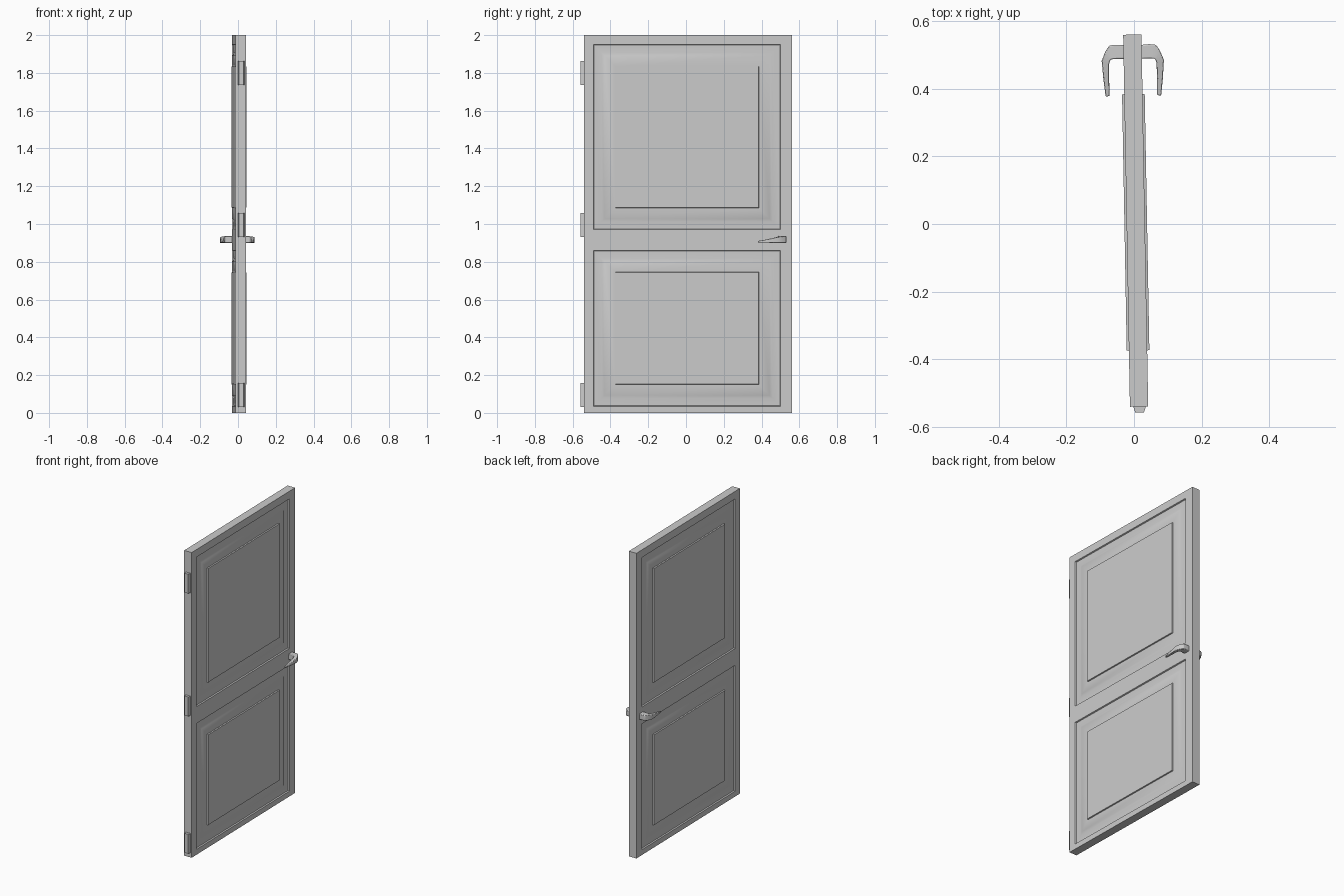
import bpy, bmesh, math
from mathutils import Matrix

if "Cube" in bpy.data.objects:
    bpy.data.objects.remove(bpy.data.objects["Cube"])

# The door is swung very slightly about the vertical axis
PLACE = Matrix.Translation((0.005, 0.01, 0)) @ Matrix.Rotation(math.radians(1.04), 4, 'Z')
T = 0.027


def finish(name, bm, bevel=0):
    bmesh.ops.remove_doubles(bm, verts=bm.verts, dist=1e-5)
    bmesh.ops.recalc_face_normals(bm, faces=bm.faces)
    bm.transform(PLACE)
    mesh = bpy.data.meshes.new(name)
    bm.to_mesh(mesh)
    bm.free()
    ob = bpy.data.objects.new(name, mesh)
    bpy.context.collection.objects.link(ob)
    if bevel:
        mod = ob.modifiers.new("soft_edges", 'BEVEL')
        mod.width, mod.segments = bevel, 2
        mod.limit_method, mod.angle_limit = 'ANGLE', math.radians(40)
    bpy.ops.object.select_all(action='DESELECT')
    ob.select_set(True)
    bpy.context.view_layer.objects.active = ob
    bpy.ops.object.shade_smooth_by_angle(angle=math.radians(30))
    return ob


def poly(bm, pts):
    bm.faces.new([bm.verts.new(p) for p in pts])


def bridge(bm, a, b):
    n = len(a)
    for i in range(n):
        j = (i + 1) % n
        poly(bm, (a[i], a[j], b[j], b[i]))


def rect(x, y0, y1, z0, z1):
    return [(x, y0, z0), (x, y1, z0), (x, y1, z1), (x, y0, z1)]


# Door leaf: flat frame with two moulded panels on each face
YS = [-0.55, -0.50, 0.49, 0.55]
ZS = [0, 0.035, 0.86, 0.97, 1.95, 2.0]
RINGS = [(0, T), (0.003, 0.019), (0.043, 0.019), (0.058, 0.026),
         (0.115, 0.026), (0.117, 0.0335)]
bm = bmesh.new()
for s in (-1, 1):
    for i in range(3):
        for k in range(5):
            y0, y1, z0, z1 = YS[i], YS[i + 1], ZS[k], ZS[k + 1]
            if i == 1 and k in (1, 3):
                loops = [rect(s * x, y0 + d, y1 - d, z0 + d, z1 - d) for d, x in RINGS]
                for a, b in zip(loops, loops[1:]):
                    bridge(bm, a, b)
                mid = (s * RINGS[-1][1], (y0 + y1) / 2, (z0 + z1) / 2)
                for n in range(4):
                    poly(bm, (loops[-1][n], loops[-1][(n + 1) % 4], mid))
            else:
                poly(bm, rect(s * T, y0, y1, z0, z1))
# Door edges
for y in (YS[0], YS[-1]):
    for a, b in zip(ZS, ZS[1:]):
        poly(bm, [(-T, y, a), (T, y, a), (T, y, b), (-T, y, b)])
for z in (ZS[0], ZS[-1]):
    for a, b in zip(YS, YS[1:]):
        poly(bm, [(-T, a, z), (T, a, z), (T, b, z), (-T, b, z)])
finish("door_leaf", bm)

# Three hinges on the hinge edge
HINGE = [(-0.016, -0.545), (-0.016, -0.554), (-0.011, -0.568),
         (0.014, -0.568), (0.019, -0.554), (0.019, -0.545)]
for n, z in enumerate((0.03, 0.93, 1.735)):
    bm = bmesh.new()
    lo = [(x, y, z) for x, y in HINGE]
    hi = [(x, y, z + 0.127) for x, y in HINGE]
    bridge(bm, lo, hi)
    poly(bm, lo)
    poly(bm, hi)
    finish("hinge_%d" % (n + 1), bm)

# Lever handles: outer x, y; inner x, y; bottom z; top z
LEVER = [(0.024, 0.519, 0.024, 0.479, 0.900, 0.936),
         (0.050, 0.521, 0.052, 0.479, 0.900, 0.936),
         (0.069, 0.519, 0.063, 0.478, 0.900, 0.935),
         (0.081, 0.501, 0.068, 0.474, 0.900, 0.934),
         (0.092, 0.474, 0.070, 0.464, 0.900, 0.930),
         (0.088, 0.420, 0.071, 0.420, 0.901, 0.919),
         (0.082, 0.368, 0.070, 0.370, 0.902, 0.910)]
for s, name in ((1, "handle_right"), (-1, "handle_left")):
    bm = bmesh.new()
    loops = [[(s * ox, oy, a), (s * ix, iy, a), (s * ix, iy, b), (s * ox, oy, b)]
             for ox, oy, ix, iy, a, b in LEVER]
    for a, b in zip(loops, loops[1:]):
        bridge(bm, a, b)
    poly(bm, loops[0])
    poly(bm, loops[-1])
    finish(name, bm, 0.003)
